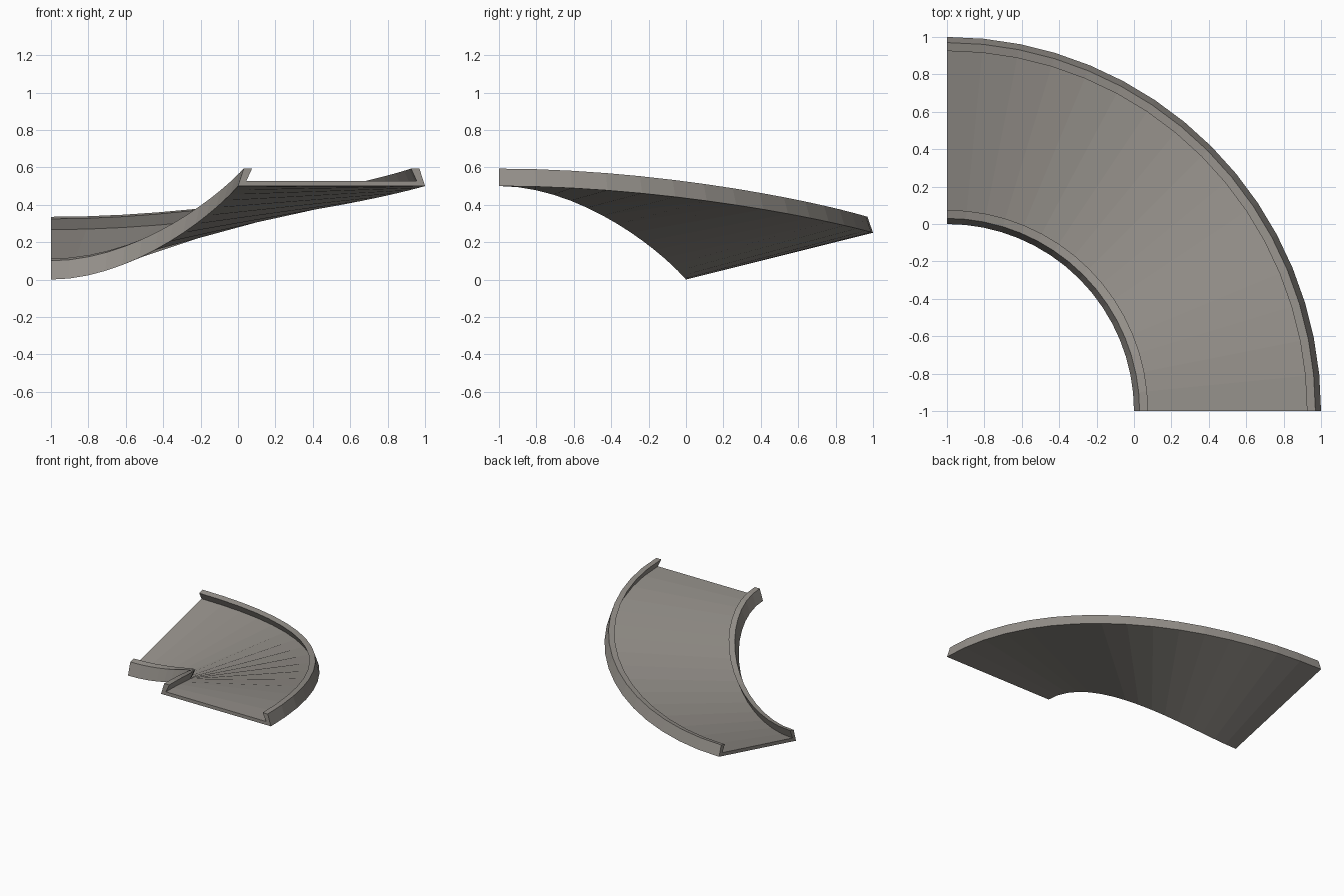
import bpy, bmesh, math

if "Cube" in bpy.data.objects:
    bpy.data.objects.remove(bpy.data.objects["Cube"])

SEGMENTS = 16
CENTRE = (-1.0, -1.0)      # pivot of the quarter turn
INNER_DROP, OUTER_DROP = 0.50, 0.25
START = 0.50

mat = bpy.data.materials.new("warm grey")
mat.diffuse_color = (0.30, 0.28, 0.255, 1)
mat.use_nodes = True
mat.node_tree.nodes["Principled BSDF"].inputs["Base Color"].default_value = mat.diffuse_color

# Cross-section: (distance across the road, height over the underside)
kerb = [(0.0, 0.0), (0.03, 0.093), (0.075, 0.093), (0.045, 0.028)]
profile = kerb + [(1 - u, h) for u, h in reversed(kerb)]


def place(u, h, t):
    """Point on the banked, descending quarter turn; t runs 0 to 1."""
    ease = t * t * (3 - 2 * t)
    drop = INNER_DROP + (OUTER_DROP - INNER_DROP) * u
    a = t * math.pi / 2
    r = 1 + u
    return (CENTRE[0] + r * math.cos(a), CENTRE[1] + r * math.sin(a),
            START - drop * ease + h)


# Banked corner with leaning side walls, lofted along the turn
bm = bmesh.new()
rings = [[bm.verts.new(place(u, h, i / SEGMENTS)) for u, h in profile]
         for i in range(SEGMENTS + 1)]
n = len(profile)
for a, b in zip(rings, rings[1:]):
    for k in range(n):
        bm.faces.new((a[k], a[(k + 1) % n], b[(k + 1) % n], b[k]))
# End caps
bm.faces.new(rings[0])
bm.faces.new(list(reversed(rings[-1])))
bmesh.ops.recalc_face_normals(bm, faces=bm.faces)

mesh = bpy.data.meshes.new("banked_corner")
bm.to_mesh(mesh)
bm.free()
mesh.materials.append(mat)
bpy.context.collection.objects.link(bpy.data.objects.new("banked_corner", mesh))
